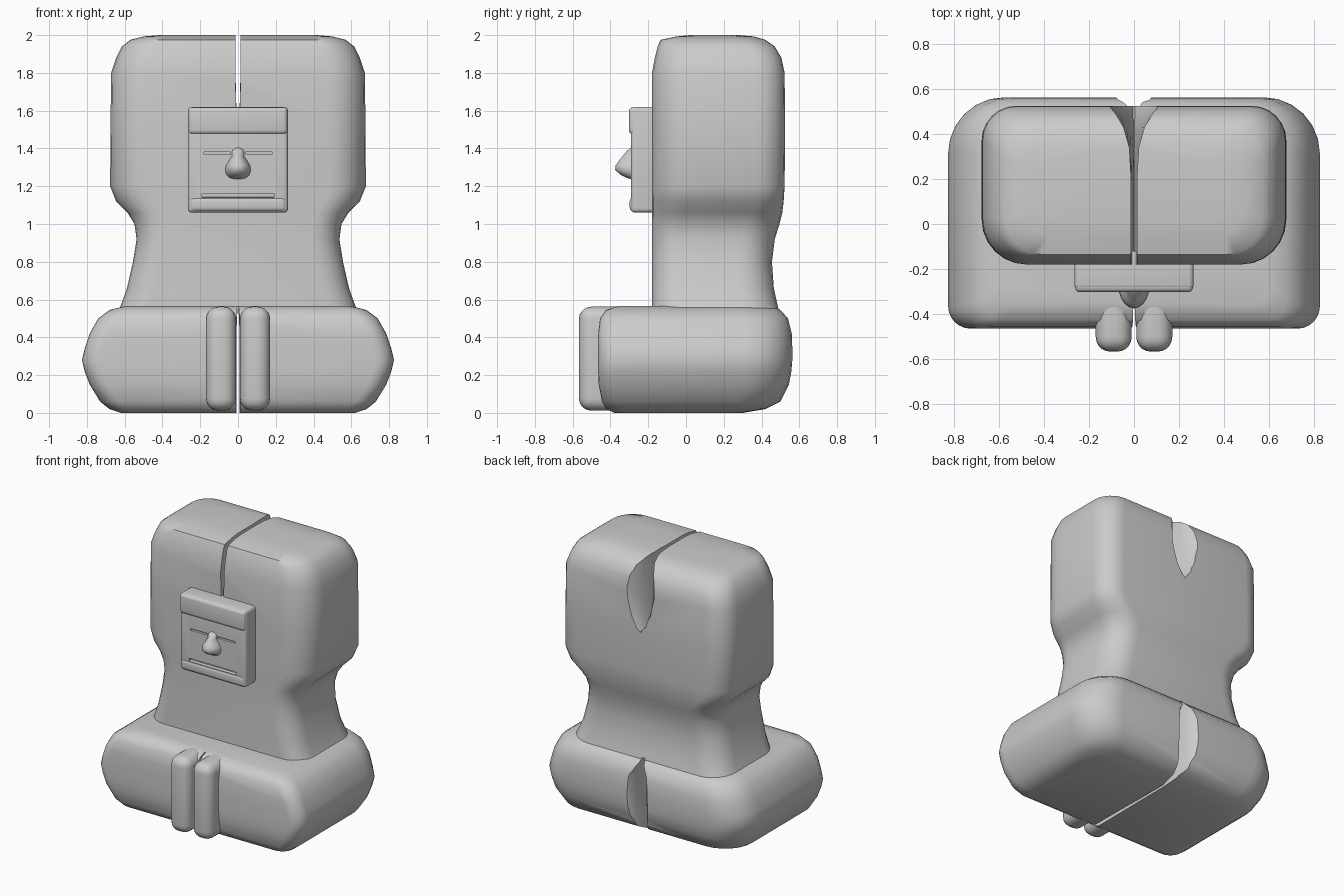
import bpy, bmesh, math

if "Cube" in bpy.data.objects:
    bpy.data.objects.remove(bpy.data.objects["Cube"])


def make(name, bm):
    bmesh.ops.recalc_face_normals(bm, faces=bm.faces[:])
    me = bpy.data.meshes.new(name)
    bm.to_mesh(me)
    bm.free()
    ob = bpy.data.objects.new(name, me)
    bpy.context.collection.objects.link(ob)
    return ob


def loft(name, rings):
    bm = bmesh.new()
    rows = [[bm.verts.new(p) for p in r] for r in rings]
    n = len(rows[0])
    for a, b in zip(rows, rows[1:]):
        for i in range(n):
            j = (i + 1) % n
            bm.faces.new((a[i], a[j], b[j], b[i]))
    bm.faces.new(rows[0][::-1])
    bm.faces.new(rows[-1])
    return make(name, bm)


def ring(z, hx, y0, y1, rf, rb, seg=6):
    """Rounded rectangle with separate front and back corner radii."""
    pts = []
    corners = ((hx - rb, y1 - rb, rb, 0), (-hx + rb, y1 - rb, rb, 90),
               (-hx + rf, y0 + rf, rf, 180), (hx - rf, y0 + rf, rf, 270))
    for cx, cy, r, a0 in corners:
        for i in range(seg + 1):
            a = math.radians(a0 + 90 * i / seg)
            pts.append((cx + r * math.cos(a), cy + r * math.sin(a), z))
    return pts


def slit(name, profile, levels):
    """Mirrored groove cutter; levels are (z, width scale)."""
    return loft(name, [[(x * s, y, z) for x, y in profile] +
                       [(-x * s, y, z) for x, y in profile[::-1]] for z, s in levels])


def block(name, x, y, z, bevel=0.0, seg=4):
    bm = bmesh.new()
    bmesh.ops.create_cube(bm, size=1)
    for v in bm.verts:
        v.co = [lo + (c + 0.5) * (hi - lo) for c, (lo, hi) in zip(v.co, (x, y, z))]
    if bevel:
        bmesh.ops.bevel(bm, geom=bm.edges[:], offset=bevel, segments=seg,
                        profile=0.5, affect='EDGES')
    return make(name, bm)


def combine(ob, other, op):
    m = ob.modifiers.new(op, 'BOOLEAN')
    m.operation, m.object, m.solver = op, other, 'EXACT'
    bpy.context.view_layer.objects.active = ob
    bpy.ops.object.modifier_apply(modifier=m.name)
    bpy.data.objects.remove(other)


def smooth(ob, angle=40):
    bpy.ops.object.select_all(action='DESELECT')
    ob.select_set(True)
    bpy.context.view_layer.objects.active = ob
    bpy.ops.object.shade_smooth_by_angle(angle=math.radians(angle))


# Head block and waist: z, half width, front, back, front radius, back radius
body = loft("body", [ring(*r) for r in (
    (.50, .65, -.18, .50, .15, .18), (.57, .62, -.18, .485, .15, .18),
    (.66, .588, -.18, .465, .15, .18), (.80, .556, -.18, .455, .15, .18),
    (.92, .537, -.18, .47, .15, .18), (1.0, .548, -.18, .495, .15, .18),
    (1.06, .585, -.18, .51, .17, .17), (1.12, .645, -.18, .517, .19, .16),
    (1.2, .677, -.18, .522, .20, .15), (1.5, .675, -.18, .525, .20, .15),
    (1.8, .672, -.18, .522, .20, .15), (1.88, .645, -.165, .505, .19, .15),
    (1.94, .615, -.15, .47, .18, .14), (1.975, .57, -.135, .42, .16, .13),
    (1.993, .5, -.05, .36, .12, .12), (2.0, .42, .02, .28, .08, .08))])

# Wide rounded seat
seat = loft("seat", [ring(*r) for r in (
    (0, .62, -.38, .30, .08, .18), (.02, .68, -.42, .42, .09, .2),
    (.06, .73, -.445, .50, .1, .22), (.15, .785, -.462, .545, .1, .24),
    (.22, .812, -.465, .558, .1, .25), (.28, .826, -.465, .563, .1, .25),
    (.34, .812, -.465, .563, .1, .25), (.42, .785, -.465, .56, .1, .24),
    (.50, .74, -.455, .54, .1, .22), (.545, .68, -.425, .50, .09, .2),
    (.565, .6, -.36, .45, .08, .18))])
combine(body, seat, 'UNION')

# Centre splits in the head and the seat
combine(body, slit("head_split",
        ((.014, -.4), (.012, .2), (.02, .34), (.045, .43), (.08, .49), (.14, .56)),
        ((1.49, .05), (1.54, .4), (1.63, .75), (1.75, 1), (2.1, 1.05))), 'DIFFERENCE')
combine(body, slit("seat_split",
        ((.014, -.7), (.008, .3), (.02, .44), (.05, .52), (.1, .58)),
        ((-.1, 1.3), (.1, 1), (.45, .9), (.56, .3))), 'DIFFERENCE')
smooth(body, 45)

# Pair of narrow legs at the front
for name, s in (("right_leg", 1), ("left_leg", -1)):
    smooth(block(name, sorted((s * .01, s * .17)), (-.567, -.2), (.012, .562), .065, 5), 60)

# Face plate with eye and mouth slots
face = block("face_plate", (-.265, .265), (-.292, -.12), (1.06, 1.62), .022)
combine(face, block("mouth_cut", (-.19, .19), (-.4, -.268), (1.14, 1.162)), 'DIFFERENCE')
for s in (1, -1):
    combine(face, block("eye_cut", sorted((s * .04, s * .18)), (-.4, -.275),
                        (1.368, 1.38)), 'DIFFERENCE')
smooth(face)

# Raised forehead band and lower lip
smooth(block("forehead", (-.262, .262), (-.303, -.2), (1.475, 1.618), .022))
smooth(block("lower_lip", (-.255, .255), (-.298, -.2), (1.066, 1.142), .022))

# Nose: narrow bridge swelling to a rounded tip
nose = []
for z, w, y in ((1.41, .022, -.285), (1.385, .038, -.315), (1.36, .034, -.335),
                (1.335, .05, -.355), (1.31, .066, -.373), (1.285, .07, -.375),
                (1.26, .064, -.345), (1.245, .05, -.315), (1.238, .035, -.295)):
    nose.append([(w * math.cos(t), -.27 + (y + .27) * math.sin(t), z)
                 for t in (math.pi * i / 10 for i in range(11))])
smooth(loft("nose", nose), 60)
